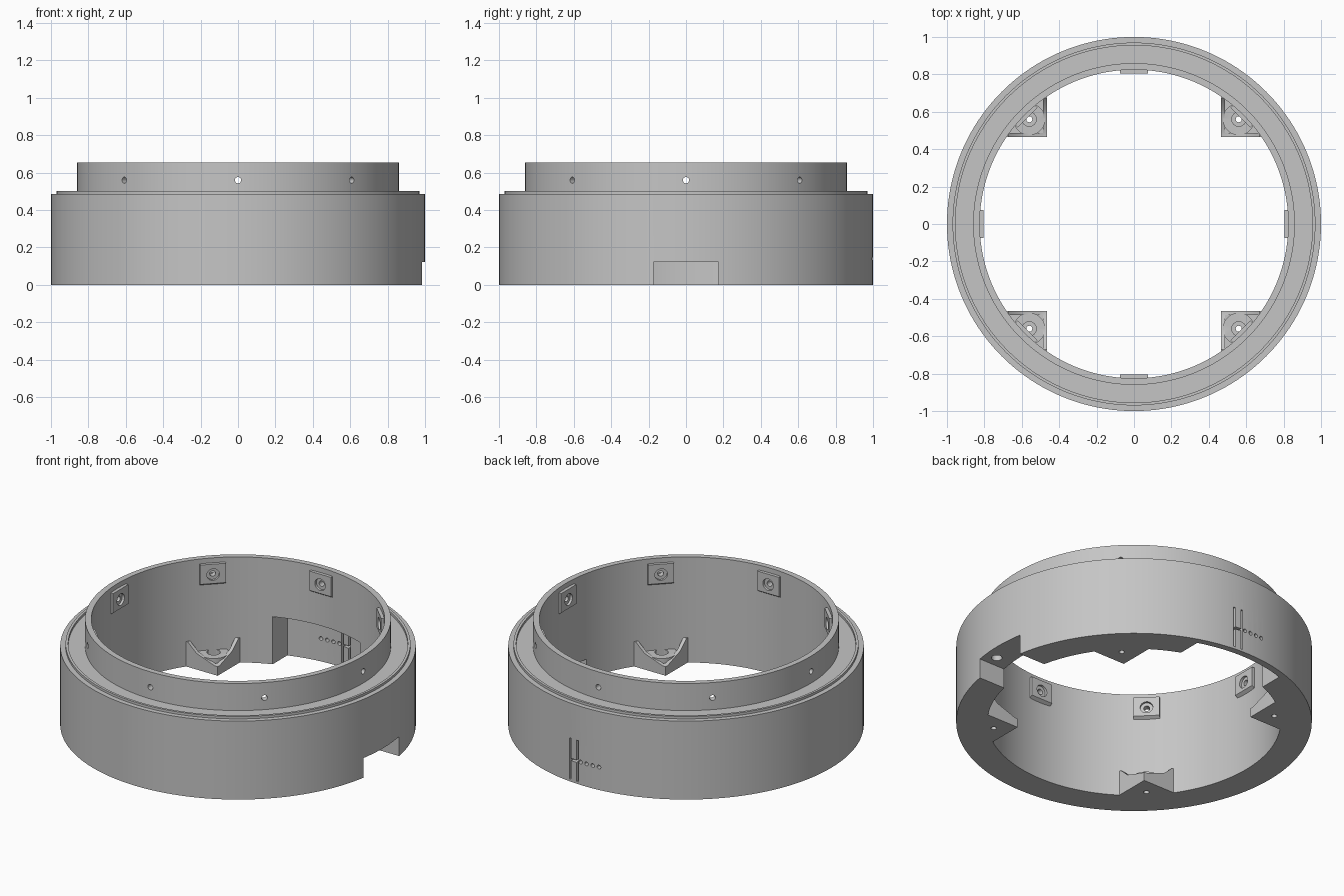
import bpy, bmesh, math
from mathutils import Matrix, Vector

cube = bpy.data.objects.get("Cube")
if cube:
    bpy.data.objects.remove(cube, do_unlink=True)

GREY = (0.56, 0.56, 0.56, 1)
grey = bpy.data.materials.new("plain_grey")
grey.use_nodes = True
grey.diffuse_color = GREY
grey.node_tree.nodes["Principled BSDF"].inputs["Base Color"].default_value = GREY


def make(name, bm):
    bmesh.ops.recalc_face_normals(bm, faces=bm.faces[:])
    mesh = bpy.data.meshes.new(name)
    bm.to_mesh(mesh)
    bm.free()
    mesh.materials.append(grey)
    ob = bpy.data.objects.new(name, mesh)
    bpy.context.collection.objects.link(ob)
    return ob


def prism(name, outline, lo, hi, place):
    """Extrude a 2D outline from lo to hi; place maps (a, b, h) to xyz."""
    bm = bmesh.new()
    face = bm.faces.new([bm.verts.new(place(a, b, lo)) for a, b in outline])
    ext = bmesh.ops.extrude_face_region(bm, geom=[face])
    step = Vector(place(0, 0, hi)) - Vector(place(0, 0, lo))
    bmesh.ops.translate(bm, vec=step, verts=[v for v in ext["geom"] if isinstance(v, bmesh.types.BMVert)])
    return make(name, bm)


def upright(a, b, h):
    return (a, b, h)


def box(name, x0, x1, y0, y1, z0, z1):
    return prism(name, [(x0, y0), (x1, y0), (x1, y1), (x0, y1)], z0, z1, upright)


def rod(name, radius, start, end, sides=32):
    start, end = Vector(start), Vector(end)
    axis = end - start
    turn = axis.to_track_quat('Z', 'Y').to_matrix().to_4x4()
    bm = bmesh.new()
    bmesh.ops.create_cone(bm, cap_ends=True, segments=sides, radius1=radius, radius2=radius,
                          depth=axis.length, matrix=Matrix.Translation((start + end) / 2) @ turn)
    return make(name, bm)


def combine(target, other, operation='DIFFERENCE'):
    mod = target.modifiers.new("combine", 'BOOLEAN')
    mod.operation = operation
    mod.solver = 'EXACT'
    mod.object = other
    bpy.context.view_layer.objects.active = target
    bpy.ops.object.modifier_apply(modifier=mod.name)
    bpy.data.objects.remove(other, do_unlink=True)


def smooth(ob):
    bpy.ops.object.select_all(action='DESELECT')
    ob.select_set(True)
    bpy.context.view_layer.objects.active = ob
    bpy.ops.object.shade_smooth_by_angle(angle=math.radians(30))


def copies(ob, name, count):
    for i in range(1, count):
        dup = bpy.data.objects.new(f"{name}_{i + 1}", ob.data)
        dup.rotation_euler.z = math.tau * i / count
        bpy.context.collection.objects.link(dup)


# Ring body: turned wall section with shoulder, rib and neck
section = [(0.825, 0), (1, 0), (1, 0.487), (0.97, 0.487), (0.97, 0.502), (0.955, 0.502),
           (0.955, 0.487), (0.86, 0.487), (0.86, 0.655), (0.825, 0.655)]
SEG = 160
bm = bmesh.new()
rings = []
for i in range(SEG):
    t = math.tau * i / SEG
    rings.append([bm.verts.new((r * math.cos(t), r * math.sin(t), z)) for r, z in section])
for i in range(SEG):
    a, b = rings[i], rings[(i + 1) % SEG]
    for j in range(len(section)):
        k = (j + 1) % len(section)
        bm.faces.new((a[j], b[j], b[k], a[k]))
ring = make("ring_body", bm)

# Side notch with a blind screw hole in its ceiling
combine(ring, box("notch_cut", 0.7, 1.1, -0.175, 0.175, -0.1, 0.122))
combine(ring, rod("notch_hole", 0.03, (0.92, -0.105, 0.1), (0.92, -0.105, 0.2)))

# Curved recess inside the back wall
half = math.asin(0.3 / 0.96)
arc = [(0.96 * math.sin(t), 0.96 * math.cos(t))
       for t in (half * (1 - i / 12) for i in range(25))]
combine(ring, prism("recess_cut", [(-0.3, 0.7), (0.3, 0.7)] + arc, -0.1, 0.295, upright))

# Slots and indicator holes through the thin back wall
for x in (0.097, 0.046):
    combine(ring, box("slot_cut", x - 0.006, x + 0.006, 0.9, 1.1, 0.015, 0.27))
combine(ring, box("cross_slot_cut", 0.046, 0.097, 0.9, 1.1, 0.132, 0.146))
for i in range(4):
    x = 0.024 - 0.041 * i
    combine(ring, rod("indicator_cut", 0.012, (x, 0.9, 0.142), (x, 1.1, 0.142), 16))

# Radial screw holes in the neck
for i in range(8):
    t = math.tau * i / 8
    c, s = math.cos(t), math.sin(t)
    combine(ring, rod("neck_cut", 0.017, (0.7 * c, 0.7 * s, 0.56), (0.95 * c, 0.95 * s, 0.56), 20))
smooth(ring)

# Nut pads on the inside of the neck
pad = prism("nut_pad_1", [(0.805, 0.625), (0.805, 0.505), (0.835, 0.485), (0.835, 0.625)],
            -0.074, 0.074, lambda a, b, h: (a, h, b))
combine(pad, rod("nut_cut", 0.036, (0.78, 0, 0.56), (0.82, 0, 0.56), 24))
combine(pad, rod("bolt_cut", 0.017, (0.78, 0, 0.56), (0.9, 0, 0.56), 20))
smooth(pad)
copies(pad, "nut_pad", 8)

# Corner bracket: plate, two rising side walls and a drilled boss
IN, OUT, MID = 0.465, 0.69, 0.56
bracket = prism("corner_bracket_1", [(IN, IN), (OUT, IN), (0.6, 0.6), (IN, OUT)], 0, 0.055, upright)
wall = [(IN, 0.01), (OUT, 0.01), (OUT, 0.155), (0.67, 0.155), (0.61, 0.1), (IN + 0.02, 0.056), (IN, 0.056)]
combine(bracket, prism("wall_a", wall, IN, IN + 0.022, lambda a, b, h: (a, h, b)), 'UNION')
combine(bracket, prism("wall_b", wall, IN, IN + 0.022, lambda a, b, h: (h, a, b)), 'UNION')
combine(bracket, rod("boss", 0.085, (MID, MID, 0.02), (MID, MID, 0.085), 40), 'UNION')
combine(bracket, rod("head_cut", 0.038, (MID, MID, 0.05), (MID, MID, 0.2)))
combine(bracket, rod("shank_cut", 0.016, (MID, MID, -0.1), (MID, MID, 0.2), 20))
smooth(bracket)
copies(bracket, "corner_bracket", 4)
